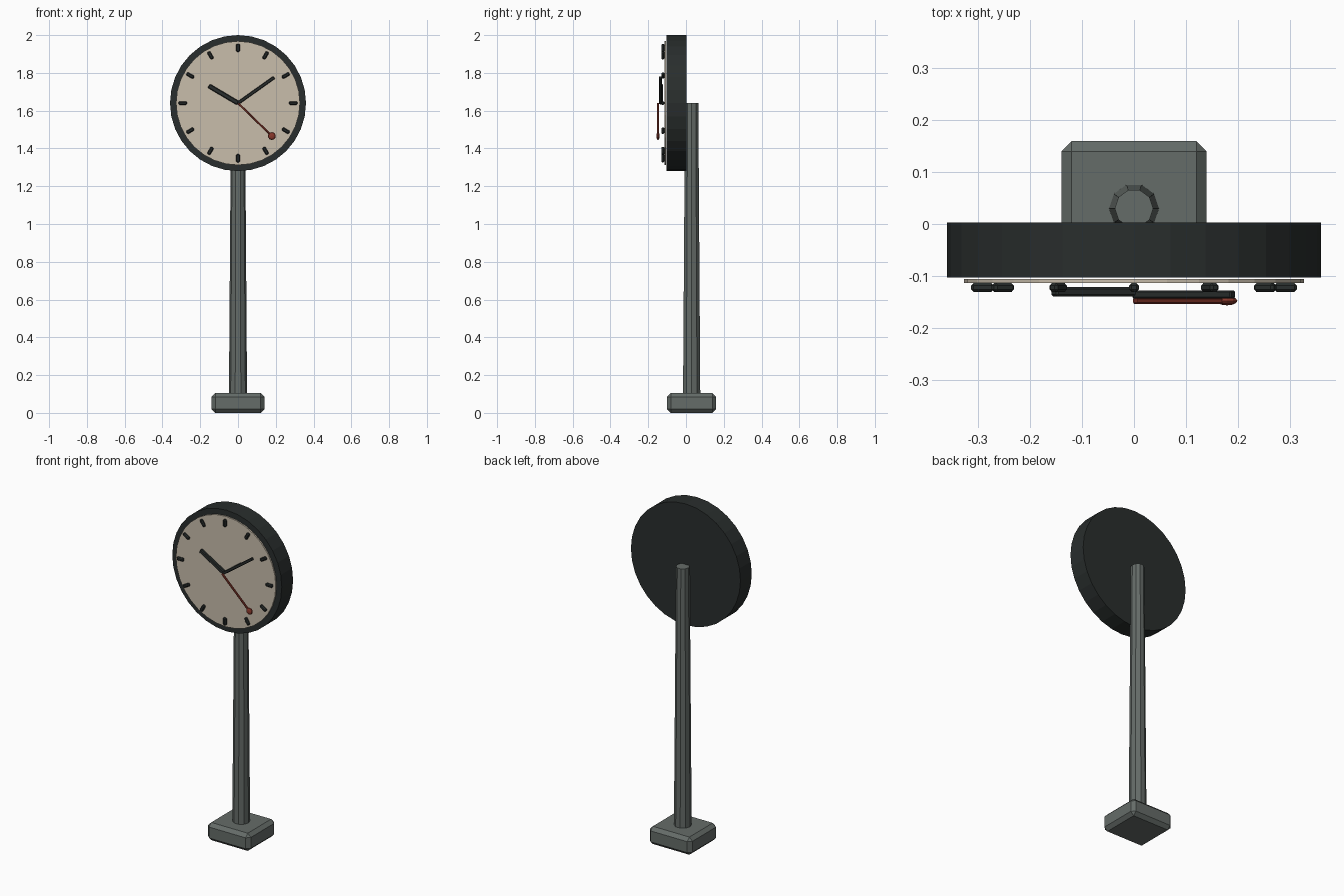
import bpy, math
from mathutils import Matrix

if "Cube" in bpy.data.objects:
    bpy.data.objects.remove(bpy.data.objects["Cube"])

CZ = 1.64  # height of the dial centre


def paint(obj, name, rgb):
    m = bpy.data.materials.get(name) or bpy.data.materials.new(name)
    m.diffuse_color = (*rgb, 1)
    m.use_nodes = True
    m.node_tree.nodes["Principled BSDF"].inputs["Base Color"].default_value = m.diffuse_color
    obj.data.materials.append(m)


GREY = ("post_grey", (0.13, 0.15, 0.14))
DARK = ("dark_metal", (0.022, 0.027, 0.026))
CREAM = ("cream", (0.58, 0.51, 0.41))
RED = ("red", (0.25, 0.04, 0.025))


def box(name, size, matrix, bevel, mat):
    bpy.ops.mesh.primitive_cube_add(size=1)
    o = bpy.context.object
    o.name = name
    o.data.transform(Matrix.Diagonal((*size, 1)))
    o.matrix_world = matrix
    b = o.modifiers.new("chamfer", 'BEVEL')
    b.width, b.segments = bevel, 1
    paint(o, *mat)
    return o


def disc(name, radius, y0, y1, mat):
    bpy.ops.mesh.primitive_cylinder_add(vertices=32, radius=radius, depth=y1 - y0)
    o = bpy.context.object
    o.name = name
    o.data.transform(Matrix.Rotation(math.pi / 2, 4, 'Y'))
    o.data.transform(Matrix.Rotation(math.pi / 2, 4, 'Z'))
    o.location = (0, (y0 + y1) / 2, CZ)
    paint(o, *mat)


def radial_bar(name, r0, r1, angle, y0, y1, width, bevel, mat):
    """Bar on the dial from radius r0 to r1; angle measured from +x towards +z."""
    mtx = (Matrix.Translation((0, (y0 + y1) / 2, CZ)) @ Matrix.Rotation(-angle, 4, 'Y')
           @ Matrix.Translation(((r0 + r1) / 2, 0, 0)))
    box(name, (r1 - r0, y1 - y0, width), mtx, bevel, mat)


# base block
box("base", (0.28, 0.26, 0.105), Matrix.Translation((0, 0.03, 0.0525)), 0.02, GREY)

# tapered ten-sided post
bpy.ops.mesh.primitive_cone_add(vertices=10, radius1=0.048, radius2=0.037, depth=CZ - 0.09,
                                location=(0, 0.03, (CZ + 0.09) / 2))
post = bpy.context.object
post.name = "post"
post.data.transform(Matrix.Rotation(math.pi / 2, 4, 'Z'))
paint(post, *GREY)

# case and dial
disc("case", 0.36, -0.103, 0.003, DARK)
disc("dial", 0.328, -0.114, -0.106, CREAM)

# hour marks
for i in range(12):
    radial_bar(f"hour_mark_{i + 1}", 0.27, 0.314, i * math.pi / 6, -0.131, -0.114, 0.019, 0.005, DARK)

# hands
radial_bar("hour_hand", 0, 0.18, math.atan2(0.09, -0.152), -0.14, -0.121, 0.024, 0.004, DARK)
radial_bar("minute_hand", 0, 0.235, math.atan2(0.135, 0.19), -0.144, -0.128, 0.017, 0.003, DARK)
sa = math.atan2(-0.175, 0.18)
radial_bar("second_hand", 0, 0.25, sa, -0.154, -0.142, 0.011, 0.003, RED)

# second hand tip
bpy.ops.mesh.primitive_uv_sphere_add(segments=10, ring_count=6, radius=0.021,
                                     location=(0.25 * math.cos(sa), -0.148, CZ + 0.25 * math.sin(sa)))
tip = bpy.context.object
tip.name = "second_hand_tip"
tip.data.transform(Matrix.Rotation(math.pi / 2, 4, 'X'))
tip.data.transform(Matrix.Diagonal((1, 0.42, 1, 1)))
paint(tip, *RED)
